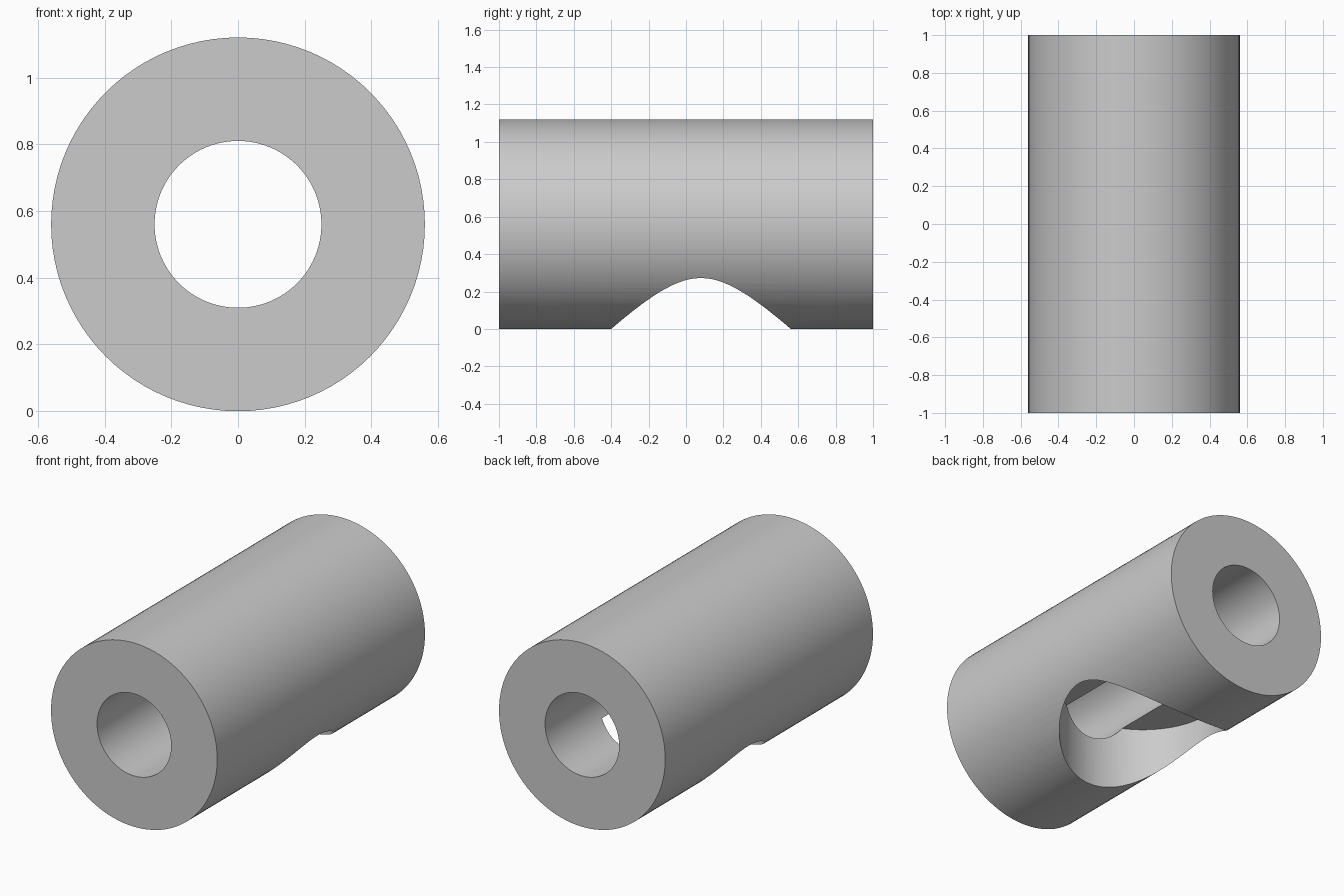
import bpy
from math import pi, radians

cube = bpy.data.objects.get("Cube")
if cube:
    bpy.data.objects.remove(cube, do_unlink=True)

RADIUS = 0.56
BORE = 0.25
POCKET = 0.48
POCKET_TOP = 0.42

grey = bpy.data.materials.new("plain grey")
grey.use_nodes = True
colour = (0.6, 0.6, 0.6, 1)
grey.diffuse_color = colour
grey.node_tree.nodes["Principled BSDF"].inputs["Base Color"].default_value = colour


def cylinder(name, radius, depth, location, lying=False):
    bpy.ops.mesh.primitive_cylinder_add(
        vertices=96, radius=radius, depth=depth, location=location,
        rotation=(pi / 2 if lying else 0, 0, 0))
    obj = bpy.context.object
    obj.name = name
    obj.data.materials.append(grey)
    return obj


def cut(body, cutter):
    mod = body.modifiers.new("cut", 'BOOLEAN')
    mod.operation = 'DIFFERENCE'
    mod.solver = 'EXACT'
    mod.object = cutter
    bpy.context.view_layer.objects.active = body
    bpy.ops.object.modifier_apply(modifier=mod.name)
    bpy.data.objects.remove(cutter, do_unlink=True)


# Thick tube lying along y
tube = cylinder("tube", RADIUS, 2, (0, 0, RADIUS), lying=True)

# Bore through the whole length
cut(tube, cylinder("bore_cutter", BORE, 3, (0, 0, RADIUS), lying=True))

# Flat-topped round pocket from below, breaking into the bore
cut(tube, cylinder("pocket_cutter", POCKET, 1, (0, 0.08, POCKET_TOP - 0.5)))

# Smooth walls, sharp rims
bpy.ops.object.select_all(action='DESELECT')
tube.select_set(True)
bpy.context.view_layer.objects.active = tube
bpy.ops.object.shade_smooth_by_angle(angle=radians(30))
